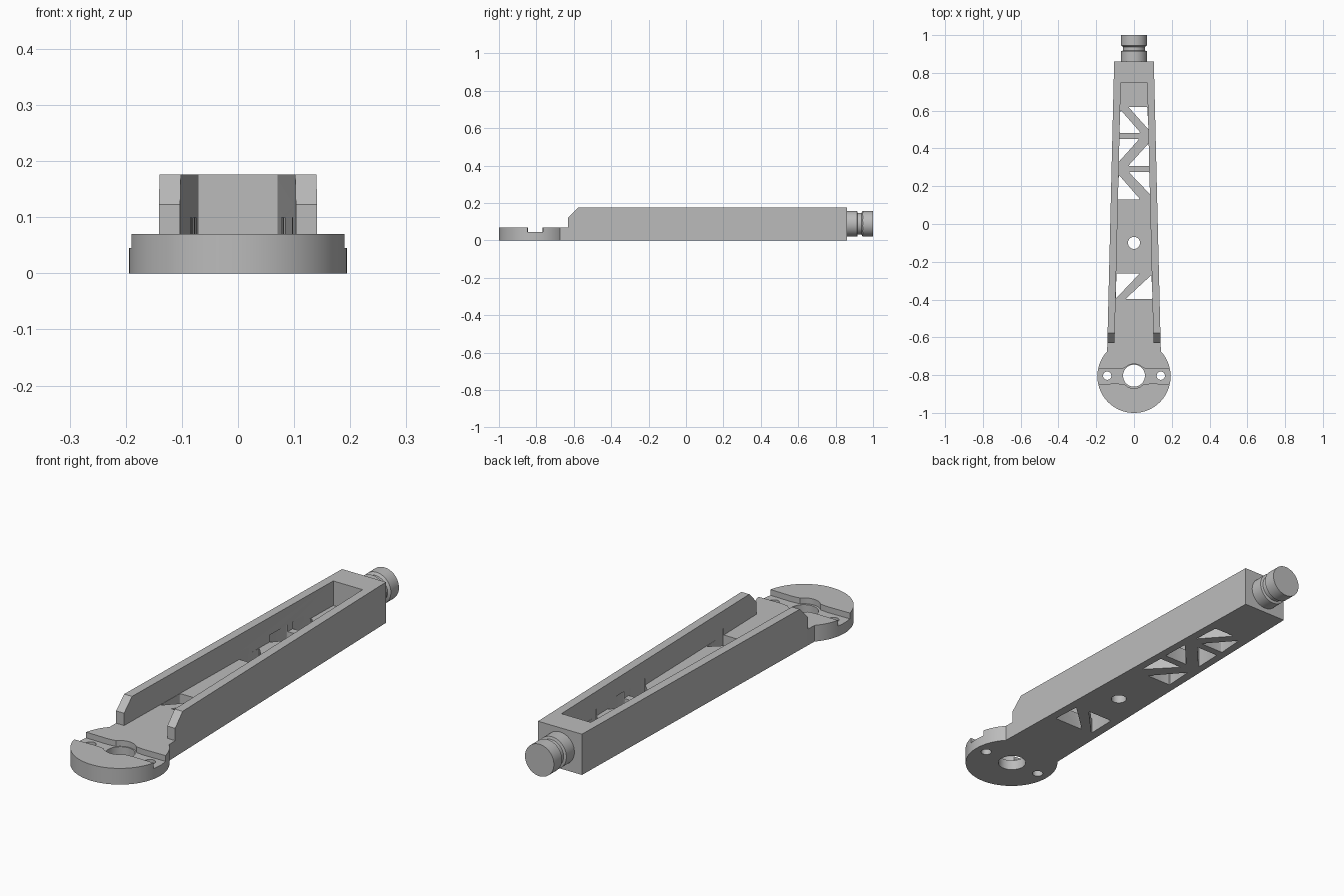
import bpy, bmesh, math
from mathutils import Matrix, Vector

if "Cube" in bpy.data.objects:
    bpy.data.objects.remove(bpy.data.objects["Cube"])

grey = bpy.data.materials.new("light_grey")
grey.diffuse_color = (0.5, 0.5, 0.5, 1)
grey.use_nodes = True
grey.node_tree.nodes["Principled BSDF"].inputs["Base Color"].default_value = grey.diffuse_color


def prism(name, pts, z0, z1, round_corners=0.0):
    """Extrude an outline in x/y between two heights."""
    bm = bmesh.new()
    f = bm.faces.new([bm.verts.new((x, y, z0)) for x, y in pts])
    ext = bmesh.ops.extrude_face_region(bm, geom=[f])
    top = [v for v in ext["geom"] if isinstance(v, bmesh.types.BMVert)]
    bmesh.ops.translate(bm, verts=top, vec=(0, 0, z1 - z0))
    if round_corners:
        up = [e for e in bm.edges if abs(e.verts[0].co.z - e.verts[1].co.z) > 1e-4]
        bmesh.ops.bevel(bm, geom=up, offset=round_corners, segments=3,
                        profile=0.5, affect="EDGES")
    bmesh.ops.recalc_face_normals(bm, faces=bm.faces)
    return finish(name, bm)


def finish(name, bm):
    me = bpy.data.meshes.new(name)
    bm.to_mesh(me)
    bm.free()
    me.materials.append(grey)
    ob = bpy.data.objects.new(name, me)
    bpy.context.collection.objects.link(ob)
    return ob


def circle(x, y, r, n=48):
    return [(x + r * math.cos(2 * math.pi * i / n),
             y + r * math.sin(2 * math.pi * i / n)) for i in range(n)]


def boolean(ob, tool, op="DIFFERENCE"):
    """Apply a boolean and remove the helper."""
    m = ob.modifiers.new("bool", "BOOLEAN")
    m.operation, m.object, m.solver = op, tool, "EXACT"
    dg = bpy.context.evaluated_depsgraph_get()
    me = bpy.data.meshes.new_from_object(ob.evaluated_get(dg))
    ob.modifiers.clear()
    ob.data = me
    bpy.data.objects.remove(tool)


def smooth(ob):
    bpy.ops.object.select_all(action="DESELECT")
    ob.select_set(True)
    bpy.context.view_layer.objects.active = ob
    bpy.ops.object.shade_smooth_by_angle(angle=math.radians(30))


TOP, FLOOR, HUB_Y = 0.176, 0.07, -0.806

# Tapered arm with an open channel
arm = prism("arm", [(-0.141, -0.63), (0.141, -0.63), (0.105, 0.86), (-0.105, 0.86)], 0, TOP)
boolean(arm, prism("channel_cut", [(-0.106, -0.75), (0.106, -0.75), (0.07, 0.75), (-0.07, 0.75)],
                   FLOOR, 0.3))

# Chamfer on the front ends of the side walls
wedge = prism("chamfer_cut", [(-0.73, 0.022), (-0.53, 0.224), (-0.73, 0.224)], -0.3, 0.3)
wedge.data.transform(Matrix(((0, 0, 1, 0), (1, 0, 0, 0), (0, 1, 0, 0), (0, 0, 0, 1))))
bm = bmesh.new()
bm.from_mesh(wedge.data)
bmesh.ops.recalc_face_normals(bm, faces=bm.faces)
bm.to_mesh(wedge.data)
bm.free()
boolean(arm, wedge)

# Round hub and neck joined to the arm floor
hub = prism("hub", circle(0, HUB_Y, 0.194, 96), 0, FLOOR)
boolean(arm, prism("neck", [(-0.1425, -0.69), (0.1425, -0.69), (0.141, -0.625), (-0.141, -0.625)],
                   0, FLOOR), "UNION")
boolean(arm, hub, "UNION")

# Cross slot in the hub, widened round the centre
half, bulge = 0.043, 0.065
a0 = math.asin(half / bulge)
arc = [(bulge * math.cos(a), bulge * math.sin(a))
       for a in [a0 + (math.pi - 2 * a0) * i / 12 for i in range(13)]]
upper = [(0.3, half), (0.085, half - 0.004)] + arc + [(-0.085, half - 0.004), (-0.3, half)]
outline = upper + [(x, -y) for x, y in reversed(upper)]
boolean(arm, prism("slot_cut", [(x, y + HUB_Y) for x, y in outline], 0.045, 0.1))

# Round holes
for x, y, r in [(0, -0.803, 0.058), (-0.142, -0.803, 0.022), (0.142, -0.803, 0.022),
                (0, -0.1, 0.032)]:
    boolean(arm, prism("hole_cut", circle(x, y, r), -0.1, 0.12))

# Triangular lattice openings in the floor
triangles = [
    [(-0.03, 0.62), (0.07, 0.62), (0.077, 0.50)],
    [(-0.072, 0.605), (0.035, 0.483), (-0.08, 0.483)],
    [(-0.08, 0.45), (0.028, 0.45), (-0.084, 0.325)],
    [(0.08, 0.43), (0.084, 0.308), (-0.03, 0.308)],
    [(-0.028, 0.275), (0.083, 0.275), (0.087, 0.155)],
    [(-0.08, 0.26), (0.033, 0.13), (-0.087, 0.13)],
    [(-0.093, -0.262), (0.03, -0.262), (-0.096, -0.395)],
    [(0.092, -0.27), (0.099, -0.397), (-0.045, -0.397)],
]
for t in triangles:
    boolean(arm, prism("lattice_cut", t, -0.1, 0.1, 0.006))
smooth(arm)

# Grooved round spigot at the back, lathed about the y axis
profile = [(0, 0.85), (0.069, 0.85), (0.069, 0.915), (0.058, 0.918), (0.058, 0.938),
           (0.069, 0.945), (0.069, 1.0), (0, 1.0)]
bm = bmesh.new()
vs = [bm.verts.new((r, y, 0.089)) for r, y in profile]
edges = [bm.edges.new(p) for p in zip(vs, vs[1:])]
bmesh.ops.spin(bm, geom=vs + edges, cent=(0, 0, 0.089), axis=(0, 1, 0),
               angle=2 * math.pi, steps=64)
bmesh.ops.remove_doubles(bm, verts=bm.verts, dist=1e-5)
bmesh.ops.recalc_face_normals(bm, faces=bm.faces)
smooth(finish("spigot", bm))
